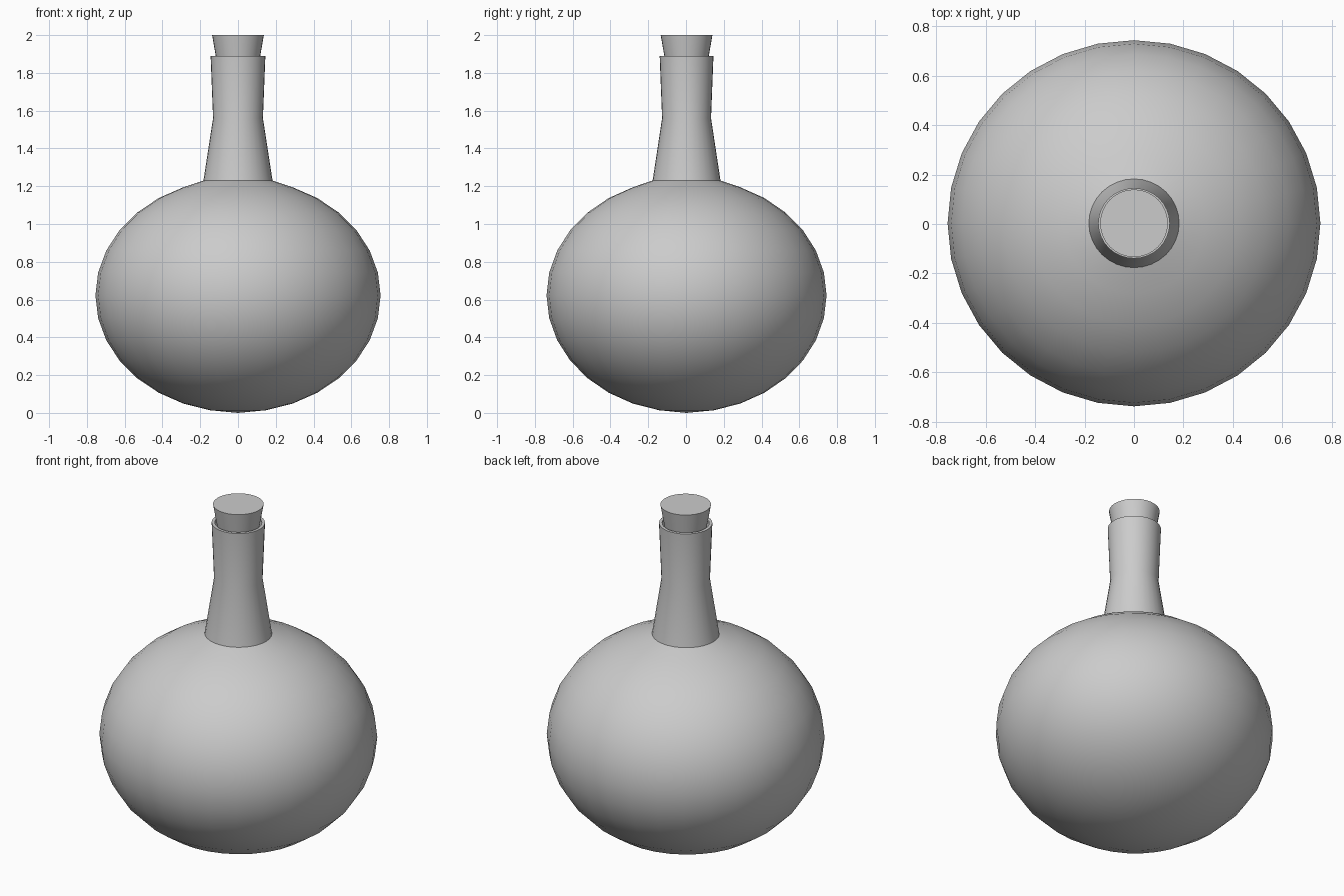
import bpy, bmesh, math

if "Cube" in bpy.data.objects:
    bpy.data.objects.remove(bpy.data.objects["Cube"])

SEG = 32
Y_SCALE = 0.982


def lathe(name, profile, y_scale=1.0, y_off=0.003):
    """Revolve (radius, z) points around z; radius 0 makes a pole."""
    bm = bmesh.new()
    rings = []
    for r, z in profile:
        if r == 0:
            rings.append([bm.verts.new((0, y_off, z))] * SEG)
        else:
            rings.append([bm.verts.new((r * math.cos(2 * math.pi * i / SEG),
                                        r * y_scale * math.sin(2 * math.pi * i / SEG) + y_off, z))
                          for i in range(SEG)])
    for a, b in zip(rings, rings[1:]):
        for i in range(SEG):
            j = (i + 1) % SEG
            bm.faces.new(list(dict.fromkeys((a[i], a[j], b[j], b[i]))))
    bmesh.ops.recalc_face_normals(bm, faces=bm.faces)
    mesh = bpy.data.meshes.new(name)
    bm.to_mesh(mesh)
    bm.free()
    obj = bpy.data.objects.new(name, mesh)
    bpy.context.collection.objects.link(obj)
    return obj


def smooth(obj, angle):
    bpy.ops.object.select_all(action='DESELECT')
    obj.select_set(True)
    bpy.context.view_layer.objects.active = obj
    bpy.ops.object.shade_smooth_by_angle(angle=math.radians(angle))


# flask: squashed sphere flowing into a waisted neck, hollow inside
radius, half_height, centre = 0.755, 0.62, 0.622
steps = [math.radians(11.25 * k) for k in range(-7, 7)]
glass = [(0, 0.0)]
glass += [(radius * math.cos(a), centre + half_height * math.sin(a)) for a in steps]
neck = [(0.183, 1.23), (0.132, 1.56), (0.145, 1.89)]
rim = [(0.128, 1.89), (0.115, 1.56), (0.163, 1.23)]
inner = [((radius - 0.02) * math.cos(a), centre + (half_height - 0.02) * math.sin(a))
         for a in reversed(steps)]
flask = lathe("flask", glass + neck + rim + inner + [(0, 0.02)], Y_SCALE)
smooth(flask, 60)

# tapered cork stopper
cork = lathe("cork", [(0, 1.80), (0.102, 1.80), (0.137, 2.0), (0, 2.0)])
smooth(cork, 30)
